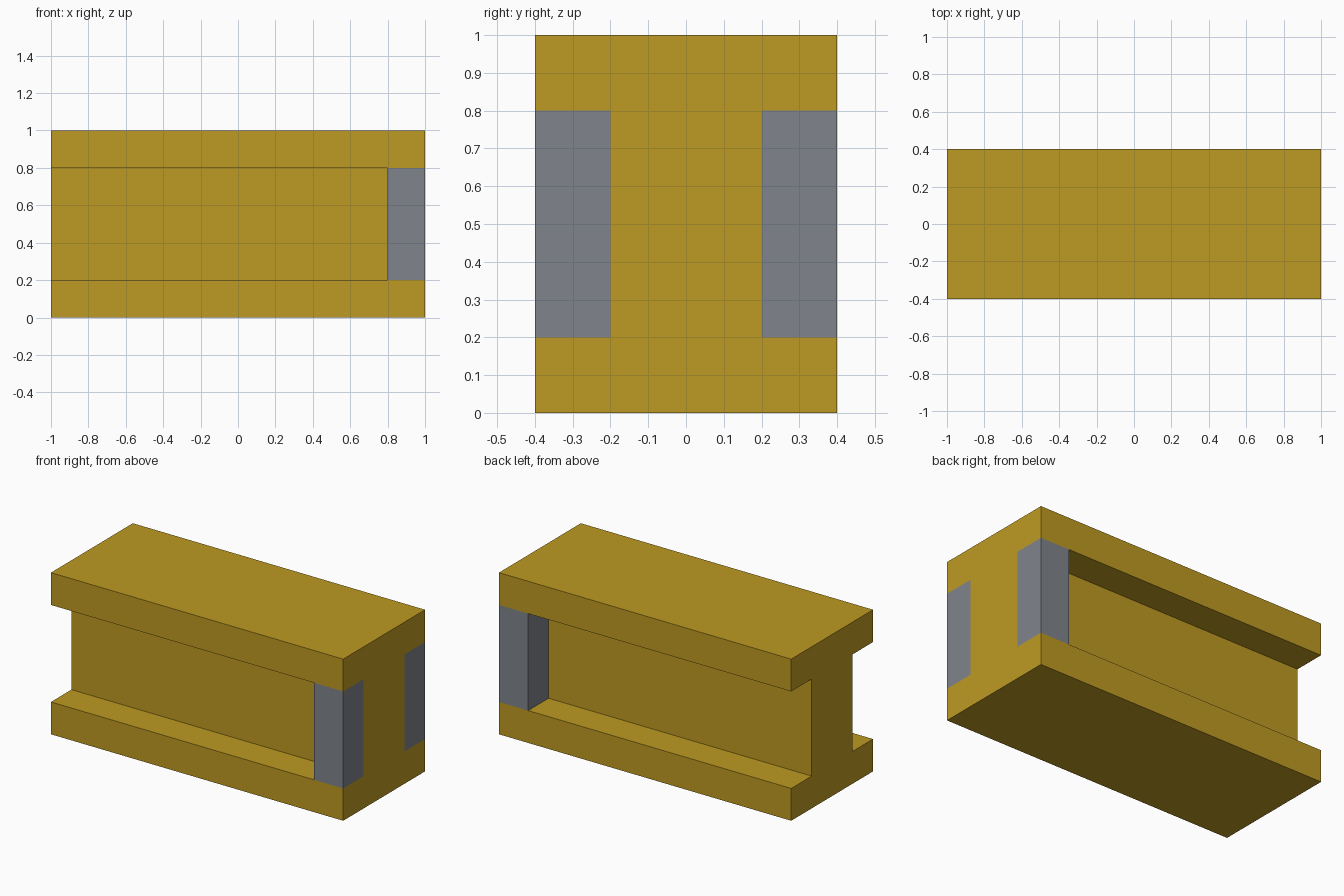
import bpy
import bmesh

# Remove the default cube
cube = bpy.data.objects.get("Cube")
if cube:
    bpy.data.objects.remove(cube, do_unlink=True)

LENGTH, WIDTH, HEIGHT = 2.0, 0.8, 1.0
FLANGE, WEB, BLOCK = 0.2, 0.4, 0.2


def make_material(name, rgb):
    mat = bpy.data.materials.new(name)
    mat.use_nodes = True
    color = (*rgb, 1.0)
    mat.diffuse_color = color
    mat.node_tree.nodes["Principled BSDF"].inputs["Base Color"].default_value = color
    return mat


def extrude_profile(name, profile, x0, x1, mat):
    """Extrude a closed (y, z) outline along x."""
    bm = bmesh.new()
    face = bm.faces.new([bm.verts.new((x0, y, z)) for y, z in profile])
    result = bmesh.ops.extrude_face_region(bm, geom=[face], use_keep_orig=True)
    moved = [g for g in result["geom"] if isinstance(g, bmesh.types.BMVert)]
    bmesh.ops.translate(bm, vec=(x1 - x0, 0, 0), verts=moved)
    bmesh.ops.recalc_face_normals(bm, faces=bm.faces)
    mesh = bpy.data.meshes.new(name)
    bm.to_mesh(mesh)
    bm.free()
    mesh.materials.append(mat)
    obj = bpy.data.objects.new(name, mesh)
    bpy.context.collection.objects.link(obj)
    return obj


yellow = make_material("mustard yellow", (0.515, 0.323, 0.016))
grey = make_material("steel grey", (0.216, 0.231, 0.258))

# I-beam: half outline mirrored across the middle
w, f = WIDTH / 2, WEB / 2
low, high = FLANGE, HEIGHT - FLANGE
half = [(w, 0), (w, low), (f, low), (f, high), (w, high), (w, HEIGHT)]
outline = half + [(-y, z) for y, z in reversed(half)]
extrude_profile("beam", outline, -LENGTH / 2, LENGTH / 2, yellow)

# End blocks filling both channels at one end
for name, side in (("front_end_block", -1), ("back_end_block", 1)):
    rect = [(side * f, low), (side * w, low), (side * w, high), (side * f, high)]
    extrude_profile(name, rect, LENGTH / 2 - BLOCK, LENGTH / 2, grey)
